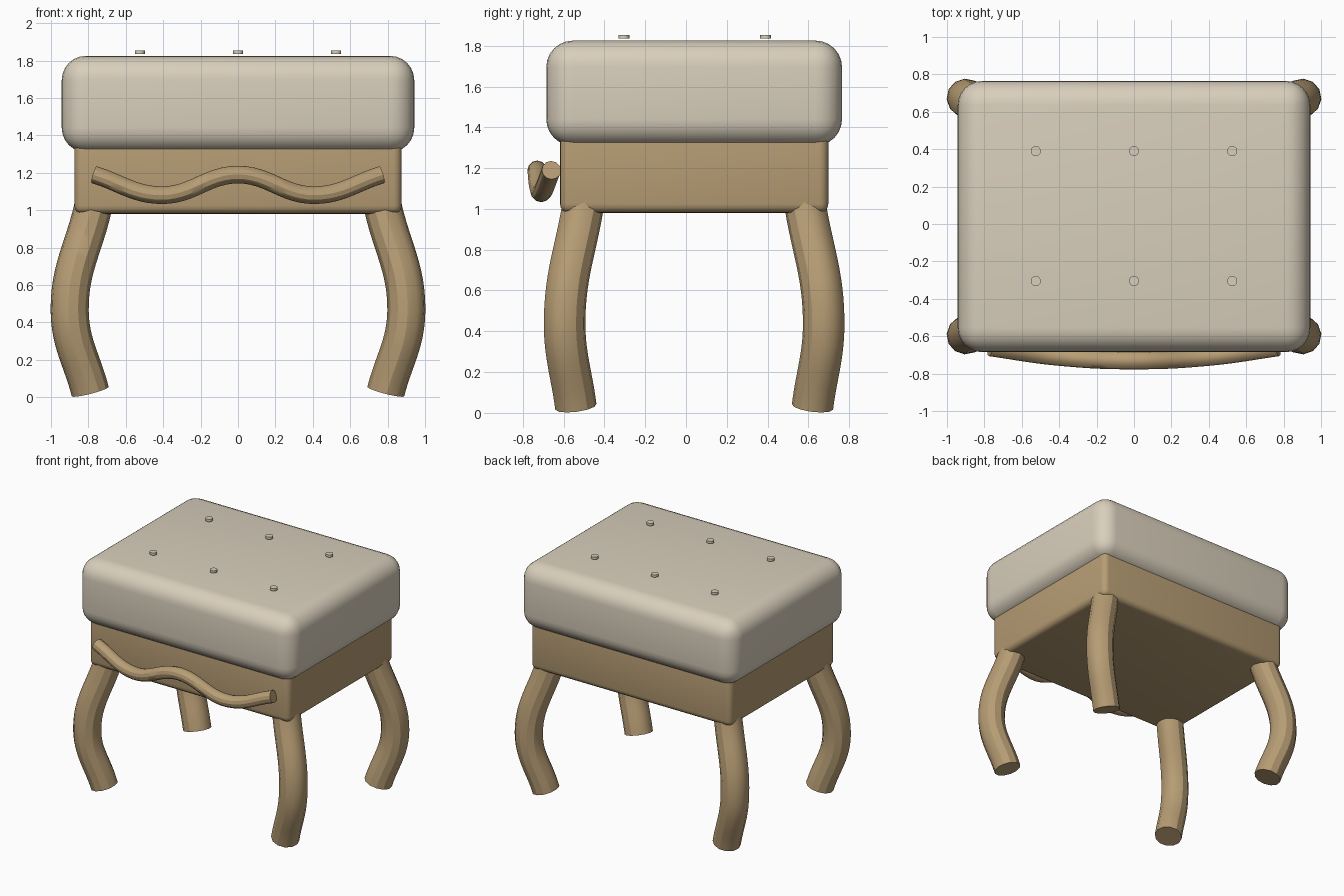
import bpy
from math import radians

if "Cube" in bpy.data.objects:
    bpy.data.objects.remove(bpy.data.objects["Cube"], do_unlink=True)

MID_Y = 0.04  # the stool body sits slightly behind centre


def make_material(name, rgb):
    mat = bpy.data.materials.new(name)
    mat.use_nodes = True
    mat.diffuse_color = (*rgb, 1)
    mat.node_tree.nodes["Principled BSDF"].inputs["Base Color"].default_value = (*rgb, 1)
    return mat


fabric = make_material("cream fabric", (0.69, 0.62, 0.50))
wood = make_material("tan wood", (0.47, 0.335, 0.175))


def finish(obj, mat, angle=30):
    obj.data.materials.clear()
    obj.data.materials.append(mat)
    bpy.ops.object.select_all(action="DESELECT")
    obj.select_set(True)
    bpy.context.view_layer.objects.active = obj
    bpy.ops.object.shade_smooth_by_angle(angle=radians(angle))


def rounded_box(name, size, z_low, z_high, radius, segments, mat):
    bpy.ops.mesh.primitive_cube_add(size=1, location=(0, MID_Y, (z_low + z_high) / 2))
    obj = bpy.context.object
    obj.name = name
    obj.scale = (size[0], size[1], z_high - z_low)
    bpy.ops.object.transform_apply(location=False, rotation=False, scale=True)
    bevel = obj.modifiers.new("rounded edges", "BEVEL")
    bevel.width = radius
    bevel.segments = segments
    bpy.ops.object.modifier_apply(modifier=bevel.name)
    finish(obj, mat)


def tube(name, points, radius, mat):
    curve = bpy.data.curves.new(name + " path", "CURVE")
    curve.dimensions = "3D"
    curve.bevel_depth = radius
    curve.bevel_resolution = 4
    curve.use_fill_caps = True
    spline = curve.splines.new("BEZIER")
    spline.bezier_points.add(len(points) - 1)
    for bp, co in zip(spline.bezier_points, points):
        bp.co = co
        bp.handle_left_type = bp.handle_right_type = "AUTO"
    obj = bpy.data.objects.new(name, curve)
    bpy.context.collection.objects.link(obj)
    bpy.ops.object.select_all(action="DESELECT")
    obj.select_set(True)
    bpy.context.view_layer.objects.active = obj
    bpy.ops.object.convert(target="MESH")
    finish(bpy.context.object, mat)


# Seat cushion and wooden frame under it
rounded_box("seat_cushion", (1.885, 1.45), 1.31, 1.825, 0.13, 6, fabric)
rounded_box("seat_frame", (1.75, 1.315), 0.98, 1.42, 0.045, 4, wood)

# Four bowed legs
for side, sx in (("left", 1), ("right", -1)):
    for end, sy in (("front", -1), ("back", 1)):
        profile = ((0.79, 0.58, 0.03), (0.9, 0.635, 0.46), (0.775, 0.545, 1.015))
        path = [(sx * x, MID_Y + sy * y, z) for x, y, z in profile]
        tube(f"{end}_{side}_leg", path, 0.102, wood)

# Wavy rail across the front
half = [(0.77, -0.66, 1.19), (0.41, -0.71, 1.08)]
wave = [(-x, y, z) for x, y, z in half] + [(0, -0.73, 1.19)] + half[::-1]
tube("front_wavy_rail", wave, 0.047, wood)

# Two rows of tufting buttons just above the cushion
for row, y in (("front", -0.305), ("back", 0.39)):
    for place, x in (("right", -0.525), ("middle", 0), ("left", 0.525)):
        bpy.ops.mesh.primitive_cylinder_add(vertices=16, radius=0.027, depth=0.019,
                                            location=(x, y, 1.844))
        bpy.context.object.name = f"{row}_{place}_button"
        finish(bpy.context.object, fabric)
